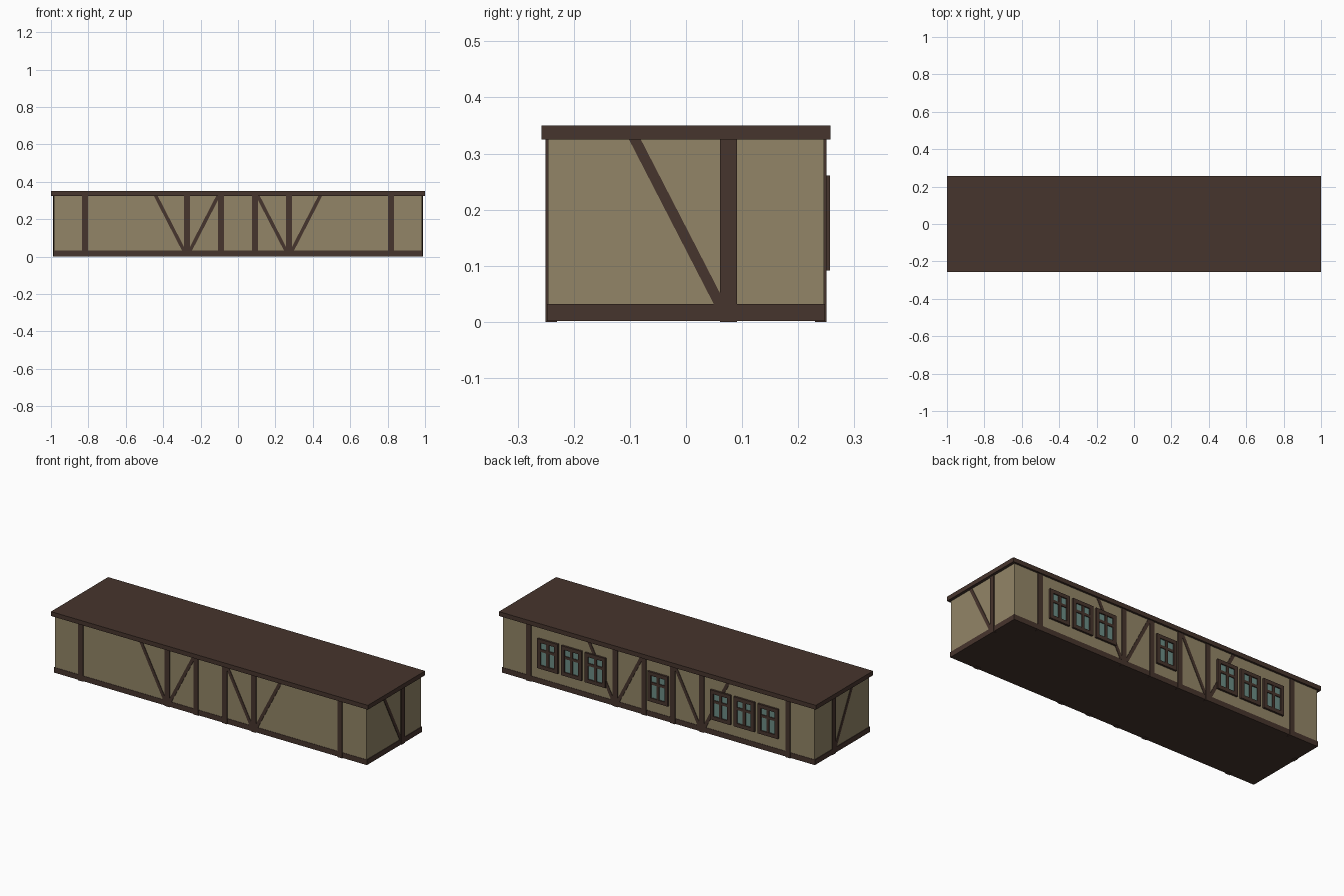
import bpy

if "Cube" in bpy.data.objects:
    bpy.data.objects.remove(bpy.data.objects["Cube"])


def material(name, rgb):
    m = bpy.data.materials.new(name)
    m.diffuse_color = (*rgb, 1)
    m.use_nodes = True
    m.node_tree.nodes["Principled BSDF"].inputs["Base Color"].default_value = m.diffuse_color
    return m


PLASTER = material("tan plaster", (0.29, 0.235, 0.135))
TIMBER = material("dark timber", (0.062, 0.035, 0.026))
GLASS = material("teal glass", (0.15, 0.27, 0.24))


def prism(name, profile, depth, place, mat):
    """Extrude a flat (u, v) profile between two depths; place maps (u, v, d) to xyz."""
    n = len(profile)
    verts = [place(u, v, d) for d in depth for u, v in profile]
    faces = [tuple(range(n)), tuple(range(2 * n - 1, n - 1, -1))]
    faces += [(i, i + n, (i + 1) % n + n, (i + 1) % n) for i in range(n)]
    mesh = bpy.data.meshes.new(name)
    mesh.from_pydata(verts, [], faces)
    # make the normals point outwards whichever wall the part sits on
    import bmesh
    bm = bmesh.new()
    bm.from_mesh(mesh)
    bmesh.ops.recalc_face_normals(bm, faces=bm.faces)
    bm.to_mesh(mesh)
    bm.free()
    mesh.materials.append(mat)
    ob = bpy.data.objects.new(name, mesh)
    bpy.context.collection.objects.link(ob)
    return ob


def rect(u0, u1, v0, v1):
    return [(u0, v0), (u1, v0), (u1, v1), (u0, v1)]


def long_wall(side):      # front is -1, back is +1
    return lambda u, v, d: (u, side * d, v)


def end_wall(side):       # left is -1, right is +1
    return lambda u, v, d: (side * d, u, v)


def flat(u, v, d):
    return (u, v, d)


# main slabs: sill, plaster walls, flat roof
SILL, EAVE = 0.032, 0.325
prism("sill_beam", rect(-0.987, 0.987, -0.248, 0.248), (0.002, SILL), flat, TIMBER)
prism("plaster_walls", rect(-0.984, 0.984, -0.246, 0.246), (SILL - 0.01, EAVE + 0.005), flat, PLASTER)
prism("roof_slab", rect(-1, 1, -0.2575, 0.2575), (EAVE, 0.35), flat, TIMBER)


def post(name, u, depth, place):
    prism(name, rect(u - 0.015, u + 0.015, 0, EAVE + 0.003), depth, place, TIMBER)


def brace(name, u, lean, depth, place):
    """Slanted brace rising away from the foot of the post at u."""
    a, b, h = u + lean * 0.015, u + lean * 0.168, 0.0105
    prism(name, [(a - h, SILL - 0.002), (a + h, SILL - 0.002),
                 (b + h, EAVE + 0.002), (b - h, EAVE + 0.002)], depth, place, TIMBER)


# timber frame of the long walls
for label, side in (("front", -1), ("back", 1)):
    wall = long_wall(side)
    for k in (-9, -3, -1, 1, 3, 9):
        post(label + "_post", k / 11, (0.23, 0.2505), wall)
    for u in (-3 / 11, 3 / 11):
        for lean in (-1, 1):
            brace(label + "_brace", u, lean, (0.23, 0.2485), wall)

# timber frame of the end walls
for label, side in (("left", -1), ("right", 1)):
    post(label + "_end_post", 0.076, (0.97, 0.989), end_wall(side))
    brace(label + "_end_brace", 0.076, -1, (0.97, 0.9865), end_wall(side))

# windows on the back wall: glass plate, outer frame, mullion and transom
back = long_wall(1)
Z0, Z1, W, F = 0.092, 0.261, 0.0645, 0.021
for x in (-0.695, -0.545, -0.395, 0, 0.395, 0.545, 0.695):
    prism("window_glass", rect(x - W + 0.01, x + W - 0.01, Z0 + 0.01, Z1 - 0.01),
          (0.242, 0.2505), back, GLASS)
    for s in (-1, 1):
        prism("window_stile", rect(x + s * W, x + s * (W - F), Z0, Z1), (0.24, 0.257), back, TIMBER)
    for z in (Z0, Z1 - F):
        prism("window_rail", rect(x - W + F, x + W - F, z, z + F), (0.24, 0.257), back, TIMBER)
    prism("window_mullion", rect(x - 0.008, x + 0.008, Z0 + F, Z1 - F), (0.24, 0.2555), back, TIMBER)
    prism("window_transom", rect(x - W + F, x + W - F, 0.189, 0.204), (0.24, 0.255), back, TIMBER)
